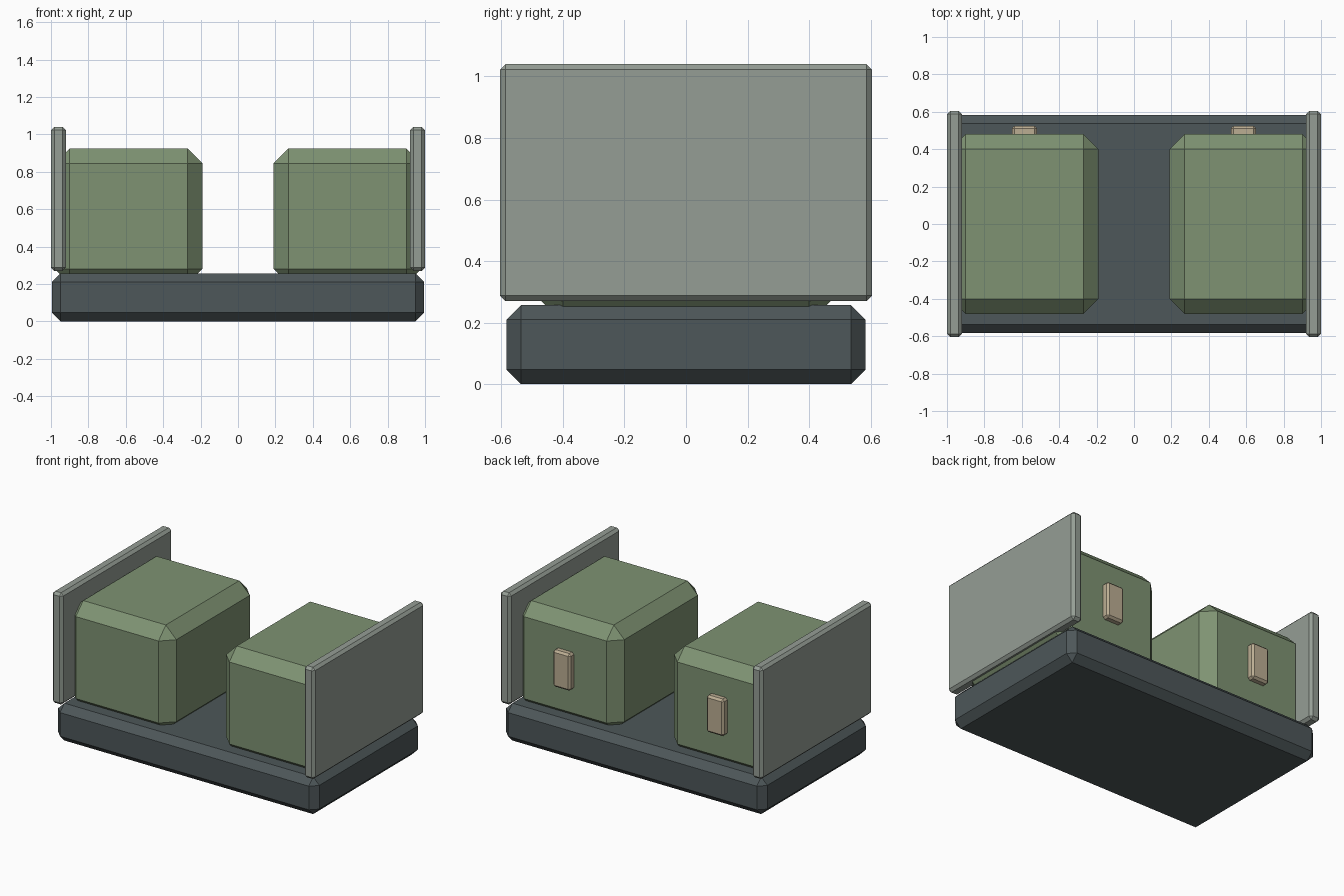
import bpy

if "Cube" in bpy.data.objects:
    bpy.data.objects.remove(bpy.data.objects["Cube"])


def material(name, rgb):
    m = bpy.data.materials.new(name)
    m.diffuse_color = (*rgb, 1)
    m.use_nodes = True
    m.node_tree.nodes["Principled BSDF"].inputs["Base Color"].default_value = m.diffuse_color
    return m


def block(name, lo, hi, chamfer, mat):
    """Flat-shaded box between two corners with single-segment chamfers."""
    bpy.ops.mesh.primitive_cube_add(
        size=1, location=[(a + b) / 2 for a, b in zip(lo, hi)])
    ob = bpy.context.object
    ob.name = name
    ob.scale = [b - a for a, b in zip(lo, hi)]
    bpy.ops.object.transform_apply(location=False, rotation=False, scale=True)
    bev = ob.modifiers.new("chamfer", 'BEVEL')
    bev.width = chamfer
    bev.segments = 1
    bev.limit_method = 'NONE'
    ob.data.materials.append(mat)
    return ob


dark = material("dark_slate", (0.075, 0.095, 0.10))
green = material("olive_green", (0.21, 0.29, 0.17))
grey = material("grey_green", (0.30, 0.34, 0.30))
tan = material("tan", (0.50, 0.42, 0.29))

# Base slab
block("base", (-0.995, -0.583, 0), (0.995, 0.583, 0.257), 0.047, dark)

# Mirrored pairs: storage box, outer side panel, rear latch
for side, s in (("left", -1), ("right", 1)):
    def pair(name, x0, x1, y0, y1, z0, z1, chamfer, mat):
        xa, xb = sorted((s * x0, s * x1))
        block(f"{side}_{name}", (xa, y0, z0), (xb, y1, z1), chamfer, mat)

    pair("box", 0.19, 0.98, -0.48, 0.48, 0.20, 0.925, 0.08, green)
    pair("side_panel", 0.92, 1.0, -0.605, 0.605, 0.27, 1.04, 0.018, grey)
    pair("latch", 0.518, 0.652, 0.467, 0.525, 0.445, 0.70, 0.014, tan)
